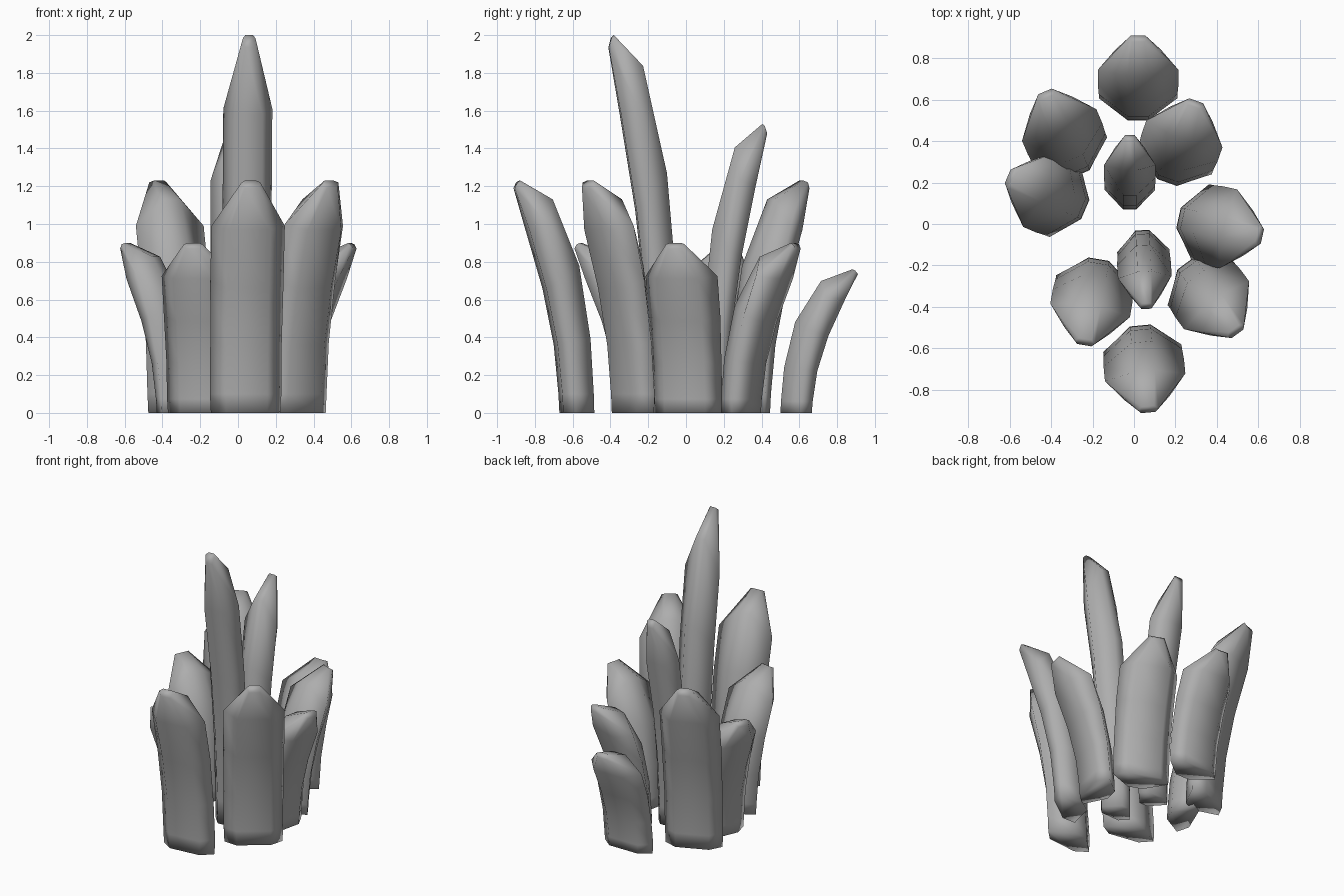
import bpy
import bmesh
from mathutils import Vector

cube = bpy.data.objects.get("Cube")
if cube:
    bpy.data.objects.remove(cube, do_unlink=True)

stone = bpy.data.materials.new("grey_stone")
stone.use_nodes = True
colour = (0.42, 0.42, 0.42, 1)
stone.diffuse_color = colour
stone.node_tree.nodes["Principled BSDF"].inputs["Base Color"].default_value = colour

# Each ring: (outward, height) of the inner edge, the sides and the outer edge,
# then the half widths of the inner edge, the sides and the outer edge
RINGS = [
    ((0, 0), (.11, 0), (.17, 0), (.05, .185, .11)),
    ((.003, .1), (.11, .1), (.175, .1), (.05, .19, .11)),
    ((.02, .39), (.13, .37), (.2, .36), (.05, .19, .11)),
    ((.08, .78), (.18, .7), (.26, .66), (.05, .195, .11)),
    ((.22, 1.13), (.25, .99), (.35, .97), (.05, .195, .11)),
    ((.39, 1.23), (.405, 1.22), (.42, 1.19), (.03, .05, .035)),
]
REACH, HEIGHT, WIDTH = .42, 1.23, .39


def crystal(name, inner, tip, height, width=WIDTH):
    """Loft one bent shard from its inner foot point out to its tip."""
    foot = Vector((*inner, 0))
    lean = Vector((*tip, 0)) - foot
    out = lean.normalized()
    side = Vector((-out.y, out.x, 0))
    reach = lean.length / REACH
    bm = bmesh.new()
    loops = []
    for *points, halves in RINGS:
        half_loop = list(zip(points, halves))
        corners = [(p, h) for p, h in half_loop]
        corners += [(p, -h) for p, h in reversed(half_loop)]
        loops.append([
            bm.verts.new(foot + out * s * reach + side * h * width / WIDTH
                         + Vector((0, 0, z * height / HEIGHT)))
            for (s, z), h in corners])
    for low, high in zip(loops, loops[1:]):
        for i in range(len(low)):
            j = (i + 1) % len(low)
            bm.faces.new((low[i], low[j], high[j], high[i]))
    bm.faces.new(loops[0])
    bm.faces.new(loops[-1])
    bmesh.ops.recalc_face_normals(bm, faces=bm.faces)
    for face in bm.faces:
        face.smooth = True
    mesh = bpy.data.meshes.new(name)
    bm.to_mesh(mesh)
    bm.free()
    mesh.materials.append(stone)
    bpy.context.collection.objects.link(bpy.data.objects.new(name, mesh))


# Two slender shards in the middle
crystal("tall_centre_crystal", (.04, -.03), (.06, -.41), 2, .26)
crystal("rear_centre_crystal", (-.02, .07), (-.02, .43), 1.53, .25)

# Outer ring of broad shards
crystal("front_crystal", (.03, -.49), (.07, -.91), HEIGHT)
crystal("front_left_crystal", (.25, -.19), (.5, -.53), HEIGHT)
crystal("back_right_crystal", (-.26, .24), (-.43, .64), HEIGHT)
crystal("front_right_crystal", (-.17, -.17), (-.24, -.585), .9)
crystal("left_crystal", (.215, .03), (.62, -.06), .9)
crystal("right_crystal", (-.235, .07), (-.61, .23), .9)
crystal("back_left_crystal", (.16, .2), (.3, .595), .9)
crystal("back_crystal", (.02, .5), (.02, .91), .76)
